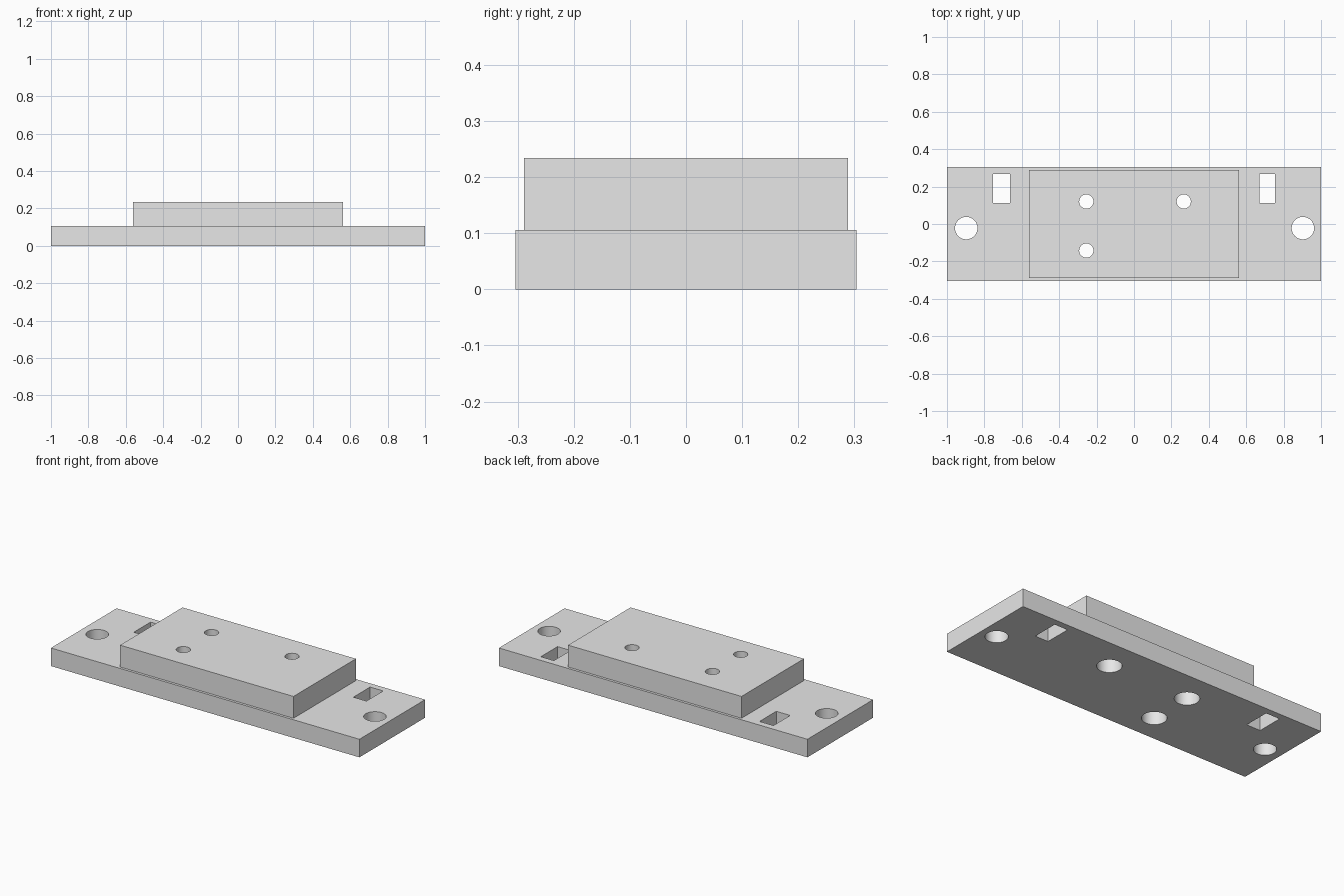
import bpy
import bmesh
from mathutils import Matrix, Vector

cube = bpy.data.objects.get("Cube")
if cube:
    bpy.data.objects.remove(cube, do_unlink=True)

GREY = (0.8, 0.8, 0.8, 1.0)
grey = bpy.data.materials.new("plain grey")
grey.use_nodes = True
grey.diffuse_color = GREY
grey.node_tree.nodes["Principled BSDF"].inputs["Base Color"].default_value = GREY

BASE_TOP = 0.106
BLOCK_TOP = 0.234
SCREW_POINTS = [(-0.255, 0.12), (0.266, 0.12), (-0.255, -0.142)]


def finish(name, bm):
    mesh = bpy.data.meshes.new(name)
    bm.to_mesh(mesh)
    bm.free()
    obj = bpy.data.objects.new(name, mesh)
    bpy.context.collection.objects.link(obj)
    mesh.materials.append(grey)
    return obj


def add_box(bm, low, high):
    low, high = Vector(low), Vector(high)
    place = Matrix.Translation((low + high) / 2) @ Matrix.Diagonal((*(high - low), 1))
    bmesh.ops.create_cube(bm, size=1, matrix=place)


def add_cylinder(bm, centre, radius, bottom, top):
    place = Matrix.Translation((*centre, (bottom + top) / 2))
    bmesh.ops.create_cone(bm, cap_ends=True, segments=48, radius1=radius,
                          radius2=radius, depth=top - bottom, matrix=place)


def cut(obj, cutter):
    cutter.hide_render = True
    cutter.hide_set(True)
    mod = obj.modifiers.new("holes", 'BOOLEAN')
    mod.operation = 'DIFFERENCE'
    mod.solver = 'EXACT'
    mod.object = cutter
    # Bake the holes into the mesh and drop the cutter
    graph = bpy.context.evaluated_depsgraph_get()
    mesh = bpy.data.meshes.new_from_object(obj.evaluated_get(graph))
    obj.modifiers.clear()
    obj.data = mesh
    bpy.data.objects.remove(cutter, do_unlink=True)
    bpy.ops.object.select_all(action='DESELECT')
    bpy.context.view_layer.objects.active = obj
    obj.select_set(True)
    bpy.ops.object.shade_smooth_by_angle()


# Base plate
bm = bmesh.new()
add_box(bm, (-1, -0.304, 0), (1, 0.304, BASE_TOP))
base_plate = finish("base_plate", bm)

# Mounting holes, strap slots and screw head recesses in the base
bm = bmesh.new()
for x in (-0.897, 0.903):
    add_cylinder(bm, (x, -0.022), 0.06, -0.1, 0.3)
for left, right in ((-0.753, -0.663), (0.67, 0.755)):
    add_box(bm, (left, 0.111, -0.1), (right, 0.266, 0.3))
for point in SCREW_POINTS:
    add_cylinder(bm, point, 0.066, -0.1, 0.3)
cut(base_plate, finish("base_cutter", bm))

# Raised block
bm = bmesh.new()
add_box(bm, (-0.562, -0.289, BASE_TOP), (0.562, 0.289, BLOCK_TOP))
raised_block = finish("raised_block", bm)

# Narrow screw holes through the block
bm = bmesh.new()
for point in SCREW_POINTS:
    add_cylinder(bm, point, 0.038, 0, 0.4)
cut(raised_block, finish("block_cutter", bm))
